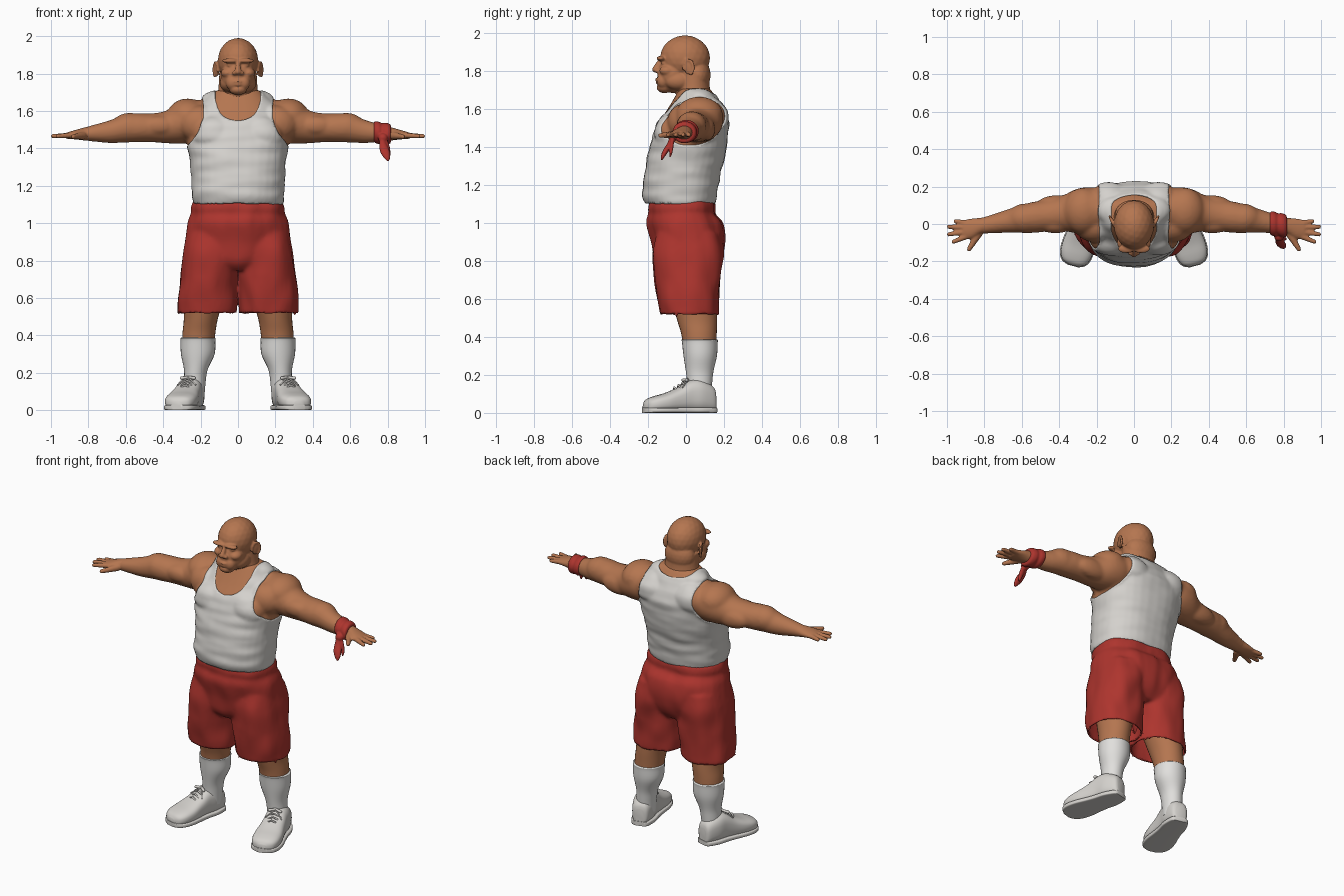
import bpy, bmesh, math
from mathutils import Vector, Matrix, noise

cube = bpy.data.objects.get("Cube")
if cube:
    bpy.data.objects.remove(cube)


def material(name, rgb):
    m = bpy.data.materials.new(name)
    m.use_nodes = True
    m.diffuse_color = (*rgb, 1)
    m.node_tree.nodes["Principled BSDF"].inputs["Base Color"].default_value = (*rgb, 1)
    return m


SKIN = material("tan skin", (0.46, 0.18, 0.08))
VEST = material("vest white", (0.66, 0.64, 0.61))
SOCK = material("sock white", (0.75, 0.74, 0.72))
RED = material("cloth red", (0.42, 0.035, 0.027))


def finish(bm, name, mat):
    """Turn a bmesh into a smooth shaded object."""
    bmesh.ops.recalc_face_normals(bm, faces=bm.faces[:])
    mesh = bpy.data.meshes.new(name)
    bm.to_mesh(mesh)
    bm.free()
    mesh.materials.append(mat)
    for p in mesh.polygons:
        p.use_smooth = True
    mesh.set_sharp_from_angle(angle=math.radians(50))
    obj = bpy.data.objects.new(name, mesh)
    bpy.context.collection.objects.link(obj)
    return obj


def loft(bm, axis, sections, power=2.0, sides=32, steps=4):
    """Superellipse tube; each section is (position, centre a, centre b, radius a, radius b)."""
    rows = []
    for i in range(len(sections) - 1):
        p0, p1 = Vector(sections[max(i - 1, 0)]), Vector(sections[i])
        p2, p3 = Vector(sections[i + 1]), Vector(sections[min(i + 2, len(sections) - 1)])
        for k in range(steps):
            t = k / steps
            rows.append(p1 + ((p2 - p0) * t + (2 * p0 - 5 * p1 + 4 * p2 - p3) * t ** 2
                              + (3 * p1 - p0 - 3 * p2 + p3) * t ** 3) / 2)
    rows.append(Vector(sections[-1]))
    rings, made = [], []
    for pos, ca, cb, ra, rb in rows:
        ring = []
        for j in range(sides):
            c, s = math.cos(math.tau * j / sides), math.sin(math.tau * j / sides)
            co = [ca + ra * math.copysign(abs(c) ** (2 / power), c),
                  cb + rb * math.copysign(abs(s) ** (2 / power), s)]
            co.insert("xyz".index(axis), pos)
            ring.append(bm.verts.new(co))
        rings.append(ring)
        made += ring
    for a, b in zip(rings, rings[1:]):
        for j in range(sides):
            k = (j + 1) % sides
            bm.faces.new((a[j], a[k], b[k], b[j]))
    bm.faces.new(rings[0])
    bm.faces.new(rings[-1])
    return made


def ball(bm, centre, radii, turn=0):
    m = Matrix.Translation(centre) @ Matrix.Rotation(turn, 4, "Z") @ Matrix.Diagonal((*radii, 1))
    bmesh.ops.create_icosphere(bm, subdivisions=3, radius=1, matrix=m)


def capsule(bm, p, q, r, s):
    """Tapered rod with round ends."""
    span = Vector(q) - Vector(p)
    sections = []
    for base, rad, angles in ((0, r, (-75, -50, -25, 0)), (span.length, s, (0, 25, 50, 75))):
        for a in map(math.radians, angles):
            sections.append((base + rad * math.sin(a), 0, 0, rad * math.cos(a), rad * math.cos(a)))
    place = Matrix.Translation(p) @ span.to_track_quat("Z", "Y").to_matrix().to_4x4()
    for v in loft(bm, "z", sections, sides=12, steps=1):
        v.co = place @ v.co


def mirror(bm):
    copy = bmesh.ops.duplicate(bm, geom=bm.verts[:] + bm.edges[:] + bm.faces[:])["geom"]
    for v in copy:
        if isinstance(v, bmesh.types.BMVert):
            v.co.x *= -1
    bmesh.ops.reverse_faces(bm, faces=[f for f in copy if isinstance(f, bmesh.types.BMFace)])


def fuse(bm, voxel, rounds):
    """Blend overlapping solids into one surface and return it as a bmesh."""
    obj = finish(bm, "blend", SKIN)
    r = obj.modifiers.new("fuse", "REMESH")
    r.mode, r.voxel_size = "VOXEL", voxel
    s = obj.modifiers.new("soften", "SMOOTH")
    s.factor, s.iterations = 0.5, rounds
    out = bmesh.new()
    out.from_object(obj, bpy.context.evaluated_depsgraph_get())
    bpy.data.objects.remove(obj)
    out.normal_update()
    return out


def trim(bm, doomed):
    """Delete faces by rule, then even out the cut edge."""
    bmesh.ops.delete(bm, geom=[f for f in bm.faces if doomed(f)], context="FACES")
    for _ in range(8):
        new = {}
        for v in bm.verts:
            near = [e.other_vert(v).co for e in v.link_edges if e.is_boundary]
            if len(near) == 2:
                new[v] = v.co / 2 + (near[0] + near[1]) / 4
        for v, co in new.items():
            v.co = co


def crease(bm, lift, amount, flat, tall):
    """Push cloth outward with soft noise folds."""
    bm.normal_update()
    moves = [(v, v.normal * (lift + amount * noise.noise(
        Vector((v.co.x * flat, v.co.y * flat, v.co.z * tall))))) for v in bm.verts]
    for v, d in moves:
        v.co += d


def thicken(obj, depth):
    m = obj.modifiers.new("thickness", "SOLIDIFY")
    m.thickness, m.offset = depth, -1


# Arms, shoulders and chest muscles, mirrored, then the trunk
body = bmesh.new()
loft(body, "x", [(.15, .07, 1.55, .10, .10), (.22, .075, 1.545, .12, .115), (.30, .07, 1.54, .12, .115),
                 (.38, .058, 1.515, .095, .088), (.46, .045, 1.51, .085, .077), (.54, .035, 1.51, .083, .078),
                 (.60, .028, 1.508, .075, .077), (.68, .015, 1.49, .062, .062), (.76, .0, 1.482, .05, .047),
                 (.82, -.01, 1.477, .043, .035)])
for centre, radii in (((.27, .07, 1.57), (.11, .125, .097)), ((.42, .0, 1.52), (.1, .05, .054)),
                      ((.4, .105, 1.495), (.12, .05, .062)), ((.58, .03, 1.512), (.1, .08, .078)),
                      ((.12, -.075, 1.47), (.12, .09, .1)), ((.2, -.01, 1.53), (.12, .09, .1)),
                      ((.13, .12, 1.56), (.12, .1, .1)), ((.1, .07, 1.66), (.09, .07, .05))):
    ball(body, centre, radii)
mirror(body)
loft(body, "z", [(1.10, 0, -.028, .238, .178), (1.15, 0, -.033, .243, .192), (1.25, 0, -.02, .244, .195),
                 (1.35, 0, 0, .256, .2), (1.43, 0, .017, .27, .197), (1.52, 0, .037, .265, .186),
                 (1.60, 0, .05, .22, .148), (1.66, 0, .05, .17, .112), (1.71, 0, .045, .12, .08)], power=2.3)
body = fuse(body, .0105, 4)


def in_vest(f):
    c = f.calc_center_median()
    a, z = abs(c.x), c.z
    if z > 1.73 or a > .31:
        return False
    dip = min(max((.10 - c.y) / .12, 0), 1)
    depth = .055 + .125 * dip
    neck = (a / .122) ** 2.6 + (max(1.725 - z, 0) / depth) ** 2.6 < 1
    side = .187 + .105 * (max(1.57 - z, 0) / .18) ** 2
    return not neck and (a < side or z < 1.39)


def under_hem(f):
    return f.normal.z < -.6 and f.calc_center_median().z < 1.12


vest = body.copy()
vest.normal_update()
trim(vest, lambda f: not in_vest(f) or under_hem(f))
crease(vest, .005, .007, 6, 20)
thicken(finish(vest, "vest", VEST), .01)
trim(body, in_vest)
finish(body, "arms_and_shoulders", SKIN)

# Hands with spread fingers
hands = bmesh.new()
loft(hands, "x", [(.78, -.003, 1.48, .045, .04), (.82, -.01, 1.477, .043, .035),
                  (.87, -.025, 1.473, .054, .025), (.915, -.03, 1.468, .05, .017)])
for i, tip in enumerate(((.955, .015), (.99, -.015), (.99, -.055), (.965, -.095))):
    capsule(hands, (.89, .005 - .023 * i, 1.47), (*tip, 1.465), .016, .0115)
capsule(hands, (.83, -.05, 1.468), (.882, -.135, 1.462), .022, .0125)
mirror(hands)
finish(fuse(hands, .006, 3), "hands", SKIN)

# Head: one side of the face mirrored, then the centre line
head = bmesh.new()
for centre, radii in (((.05, -.04, 1.75), (.048, .075, .05)), ((.04, -.132, 1.868), (.046, .024, .013)),
                      ((.055, -.098, 1.803), (.036, .042, .028)), ((.04, -.115, 1.844), (.02, .018, .013)),
                      ((.018, -.152, 1.803), (.015, .016, .012)), ((.03, -.12, 1.75), (.035, .035, .04))):
    ball(head, centre, radii)
ball(head, (.115, .014, 1.82), (.009, .026, .04), -.4)
for i in range(9):
    a, b = [math.radians(-60 + 28 * k) for k in (i, i + 1)]
    rim = [(.119 + .011 * math.cos(t), .014 + .026 * math.cos(t), 1.82 + .04 * math.sin(t)) for t in (a, b)]
    capsule(head, *rim, .0075, .0075)
mirror(head)
for centre, radii in (((0, -.005, 1.87), (.108, .132, .12)), ((0, -.068, 1.785), (.09, .082, .1)),
                      ((0, -.113, 1.715), (.048, .042, .03)), ((0, -.147, 1.758), (.03, .016, .008)),
                      ((0, -.144, 1.741), (.028, .017, .009)), ((0, .06, 1.78), (.1, .07, .09))):
    ball(head, centre, radii)
capsule(head, (0, -.138, 1.855), (0, -.162, 1.81), .011, .017)
loft(head, "z", [(1.58, 0, .04, .11, .09), (1.66, 0, .04, .114, .095), (1.72, 0, .04, .105, .085),
                 (1.8, 0, .035, .1, .085)])
finish(fuse(head, .0058, 3), "head", SKIN)

# Shorts with open leg hems
shorts = bmesh.new()
loft(shorts, "z", [(.515, .168, .018, .158, .152), (.62, .163, .01, .157, .162), (.75, .152, .01, .152, .174),
                   (.85, .145, .01, .148, .185), (.95, .14, .01, .13, .17)], power=2.3)
mirror(shorts)
loft(shorts, "z", [(.75, 0, .01, .25, .13), (.8, 0, .01, .29, .172), (.9, 0, .012, .285, .19),
                   (1.0, 0, -.005, .268, .198), (1.05, 0, -.018, .246, .176), (1.08, 0, -.02, .247, .178),
                   (1.115, 0, -.02, .236, .17)], power=2.3)
shorts = fuse(shorts, .011, 4)
trim(shorts, lambda f: f.normal.z < -.5 and f.calc_center_median().z < .56)
crease(shorts, .002, .011, 11, 7)
thicken(finish(shorts, "shorts", RED), .01)

# Legs and socks
legs, socks = bmesh.new(), bmesh.new()
loft(legs, "z", [(.7, .165, .03, .12, .13), (.55, .19, .05, .1, .113), (.48, .2, .06, .09, .104),
                 (.42, .208, .068, .088, .094), (.36, .213, .072, .086, .088)])
loft(socks, "z", [(.388, .214, .072, .088, .09), (.384, .214, .072, .094, .096), (.37, .214, .073, .093, .094),
                  (.30, .215, .075, .09, .088), (.22, .225, .072, .064, .073), (.16, .23, .072, .058, .066),
                  (.07, .235, .07, .055, .06)])
for bm, name, mat in ((legs, "legs", SKIN), (socks, "socks", SOCK)):
    mirror(bm)
    finish(bm, name, mat)

# Shoes: profile of (length, half width, top height) from heel to toe, turned outward
profile = [(0, .03, .1), (.015, .05, .135), (.08, .068, .168), (.14, .069, .165), (.2, .075, .13),
           (.27, .085, .1), (.33, .082, .083), (.37, .062, .067), (.388, .025, .045)]
stance = Matrix.Translation((.226, .153, 0)) @ Matrix.Rotation(math.radians(15), 4, "Z")
upper, sole, laces = bmesh.new(), bmesh.new(), bmesh.new()
loft(upper, "y", [(-t, 0, h / 2 + .005, w, h / 2) for t, w, h in profile], power=2.7)
loft(sole, "y", [(-t * 1.015 + .003, 0, .014, w + .005, .014) for t, w, h in profile], power=6)
for i in range(4):
    y, z = -.15 - .022 * i, .166 - .0125 * i
    for s in (-1, 1):
        capsule(laces, (s * .036, y, z - .012), (0, y - .006, z + .006), .005, .005)
for s in (-1, 1):
    capsule(laces, (0, -.15, .176), (s * .035, -.165, .172), .007, .009)
    capsule(laces, (0, -.15, .176), (s * .05, -.19, .135), .004, .004)
for bm, name in ((upper, "shoes"), (sole, "soles"), (laces, "laces")):
    bm.transform(stance)
    mirror(bm)
    finish(bm, name, VEST)

# Wristband with knot and hanging tails on the left wrist
band = bmesh.new()
loft(band, "x", [(.725, .005, 1.487, .045, .045), (.73, .004, 1.487, .062, .056), (.752, 0, 1.483, .066, .06),
                 (.77, -.002, 1.481, .059, .053), (.79, -.006, 1.479, .064, .058), (.812, -.01, 1.477, .059, .053),
                 (.818, -.01, 1.477, .04, .04)])
ball(band, (.775, -.068, 1.455), (.026, .024, .026))
loft(band, "z", [(1.455, .77, -.075, .012, .012), (1.42, .775, -.085, .02, .014), (1.385, .785, -.105, .026, .016),
                 (1.355, .795, -.12, .02, .012), (1.33, .803, -.13, .004, .003)])
loft(band, "z", [(1.455, .785, -.07, .01, .01), (1.41, .795, -.075, .016, .01), (1.37, .805, -.08, .012, .008),
                 (1.345, .808, -.085, .003, .003)])
finish(fuse(band, .0048, 2), "wristband", RED)
